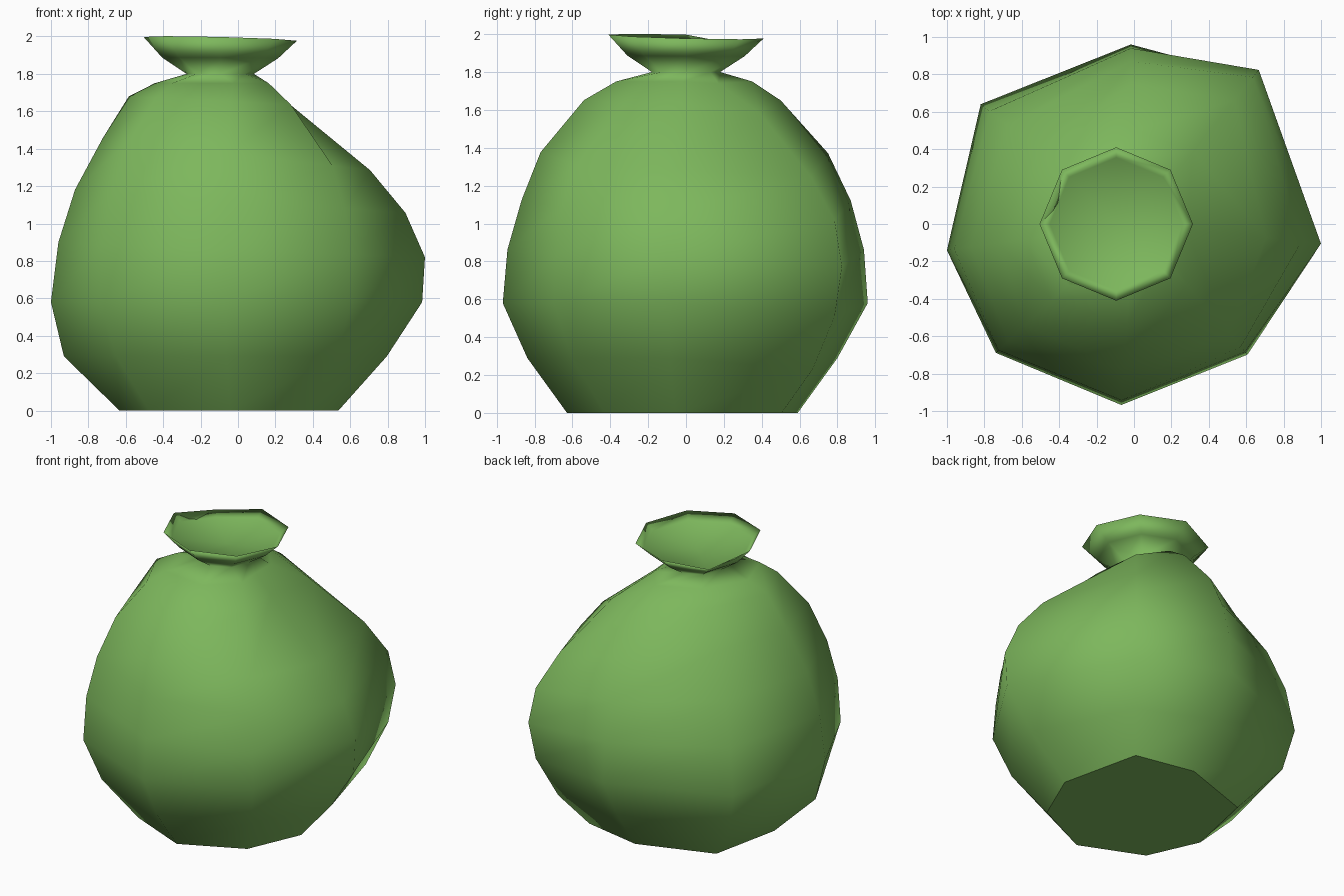
import bpy
import bmesh
from math import cos, sin, radians

start_cube = bpy.data.objects.get("Cube")
if start_cube:
    bpy.data.objects.remove(start_cube, do_unlink=True)

# One cloth colour for the whole sack
green = bpy.data.materials.new("sack green")
green.use_nodes = True
colour = (0.205, 0.475, 0.108, 1)
green.diffuse_color = colour
green.node_tree.nodes["Principled BSDF"].inputs["Base Color"].default_value = colour

# Directions of the eight lopsided body seams, counter-clockwise from +x
seams = [radians(a) for a in (-6, 51, 91, 142, 188, 223, 266, 311)]
sagging_seam = 1

# Body rings: height, sideways tilt, sag of the heavy seam, radius along each seam
body_rings = [
    (0.00, 0.00, 0.00, (0.54, 0.65, 0.59, 0.67, 0.64, 0.65, 0.63, 0.57)),
    (0.29, 0.00, 0.06, (0.80, 0.86, 0.80, 0.96, 0.94, 0.89, 0.84, 0.80)),
    (0.58, 0.00, 0.07, (0.99, 1.01, 0.96, 1.04, 1.01, 1.01, 0.97, 0.925)),
    (0.86, 0.04, 0.06, (1.005, 1.06, 0.94, 0.98, 0.97, 0.99, 0.945, 0.905)),
    (1.12, 0.07, 0.06, (0.90, 1.01, 0.87, 0.86, 0.88, 0.92, 0.87, 0.87)),
    (1.37, 0.12, 0.06, (0.71, 0.85, 0.75, 0.66, 0.73, 0.80, 0.77, 0.77)),
    (1.65, 0.05, 0.05, (0.28, 0.50, 0.50, 0.49, 0.59, 0.60, 0.54, 0.43)),
    (1.75, 0.00, 0.01, (0.15, 0.22, 0.35, 0.36, 0.45, 0.48, 0.37, 0.25)),
]

# Mouth rings: radius, height, slant, dip at the back (neck, flare, rim, inner fold)
mouth_rings = [
    (0.18, 1.80, 0, 0),
    (0.31, 1.885, 0.01, 0.01),
    (0.41, 1.985, 0.05, 0.045),
    (0.355, 1.94, 0.04, 0.03),
]
mouth_x = -0.095
dipped_corner = 3

bm = bmesh.new()
rings = []
for height, tilt, sag, radii in body_rings:
    ring = []
    for i, (a, r) in enumerate(zip(seams, radii)):
        drop = tilt * r * cos(a) + (sag if i == sagging_seam else 0)
        ring.append(bm.verts.new((r * cos(a), r * sin(a), height - drop)))
    rings.append(ring)
for radius, height, slant, dip in mouth_rings:
    ring = []
    for i in range(len(seams)):
        a = radians(45 * i)
        x, y = mouth_x + radius * cos(a), radius * sin(a)
        drop = slant * (x + y) / 2 + (dip if i == dipped_corner else 0)
        ring.append(bm.verts.new((x, y, height - drop)))
    rings.append(ring)

# Cloth skin between neighbouring rings
for low, high in zip(rings, rings[1:]):
    for i in range(len(low)):
        j = (i + 1) % len(low)
        bm.faces.new((low[i], low[j], high[j], high[i]))

# Flat base and shallow dish inside the mouth
base = bm.faces.new(rings[0][::-1])
dish = bm.verts.new((mouth_x, 0, 1.89))
for i, v in enumerate(rings[-1]):
    bm.faces.new((v, rings[-1][(i + 1) % len(seams)], dish))

# Soft cloth everywhere except the crisp edge of the base
for face in bm.faces:
    face.smooth = True
base.smooth = False
for edge in base.edges:
    edge.smooth = False

mesh = bpy.data.meshes.new("tied_sack")
bm.to_mesh(mesh)
bm.free()
mesh.materials.append(green)
sack = bpy.data.objects.new("tied_sack", mesh)
bpy.context.collection.objects.link(sack)
